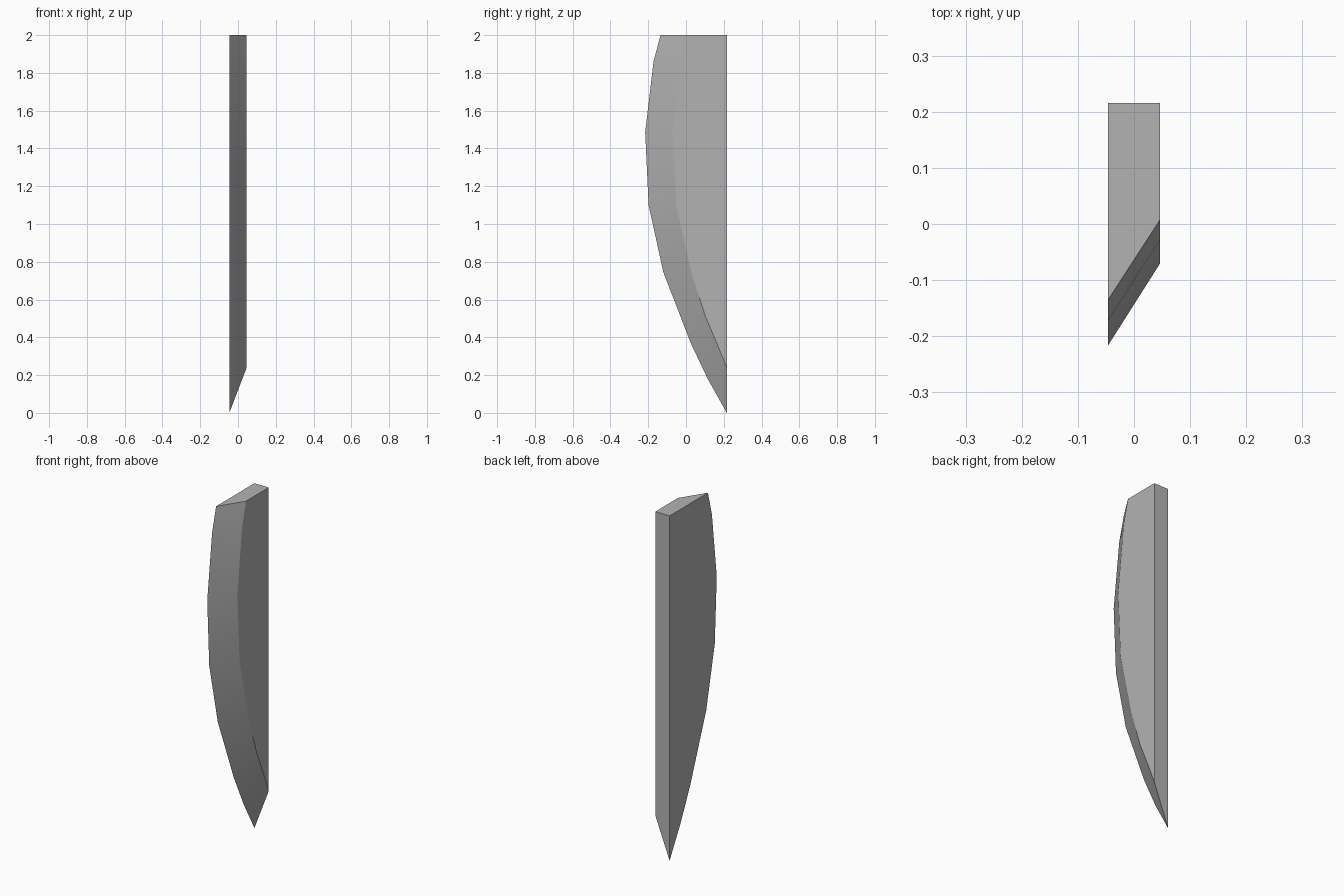
import bpy, bmesh, math

cube = bpy.data.objects.get("Cube")
if cube:
    bpy.data.objects.remove(cube, do_unlink=True)

HALF = 0.046   # half thickness
BACK = 0.216   # flat spine
TOP = 2.0

# Cutting edge and inner bevel line as (y, z), from top to tip
edge = [(-0.135, TOP), (-0.172, 1.86), (-0.216, 1.485), (-0.198, 1.10),
        (-0.12, 0.745), (0.025, 0.37), (0.115, 0.18), (BACK, 0)]
bevel = [(0.007, TOP), (-0.029, 1.86), (-0.071, 1.485), (-0.052, 1.10),
         (0.028, 0.745), (0.103, 0.51), (0.165, 0.365), (BACK, 0.24)]

# Plain steel
steel = bpy.data.materials.new("steel grey")
steel.use_nodes = True
colour = (0.45, 0.45, 0.45, 1)
steel.diffuse_color = colour
steel.node_tree.nodes["Principled BSDF"].inputs["Base Color"].default_value = colour

# Blade: two outlines joined by a ring of faces
bm = bmesh.new()
sides = []
for x, line in ((-HALF, edge), (HALF, bevel)):
    sides.append([bm.verts.new((x, y, z)) for y, z in line + [(BACK, TOP)]])
    bm.faces.new(sides[-1])
wide, narrow = sides
for i in range(len(wide)):
    j = (i + 1) % len(wide)
    bm.faces.new((wide[i], wide[j], narrow[j], narrow[i]))
bmesh.ops.recalc_face_normals(bm, faces=bm.faces)

mesh = bpy.data.meshes.new("blade")
bm.to_mesh(mesh)
bm.free()
mesh.materials.append(steel)
blade = bpy.data.objects.new("blade", mesh)
bpy.context.collection.objects.link(blade)

# Smooth along the curved bevel, sharp at its borders
bpy.ops.object.select_all(action='DESELECT')
blade.select_set(True)
bpy.context.view_layer.objects.active = blade
bpy.ops.object.shade_smooth_by_angle(angle=math.radians(30))
